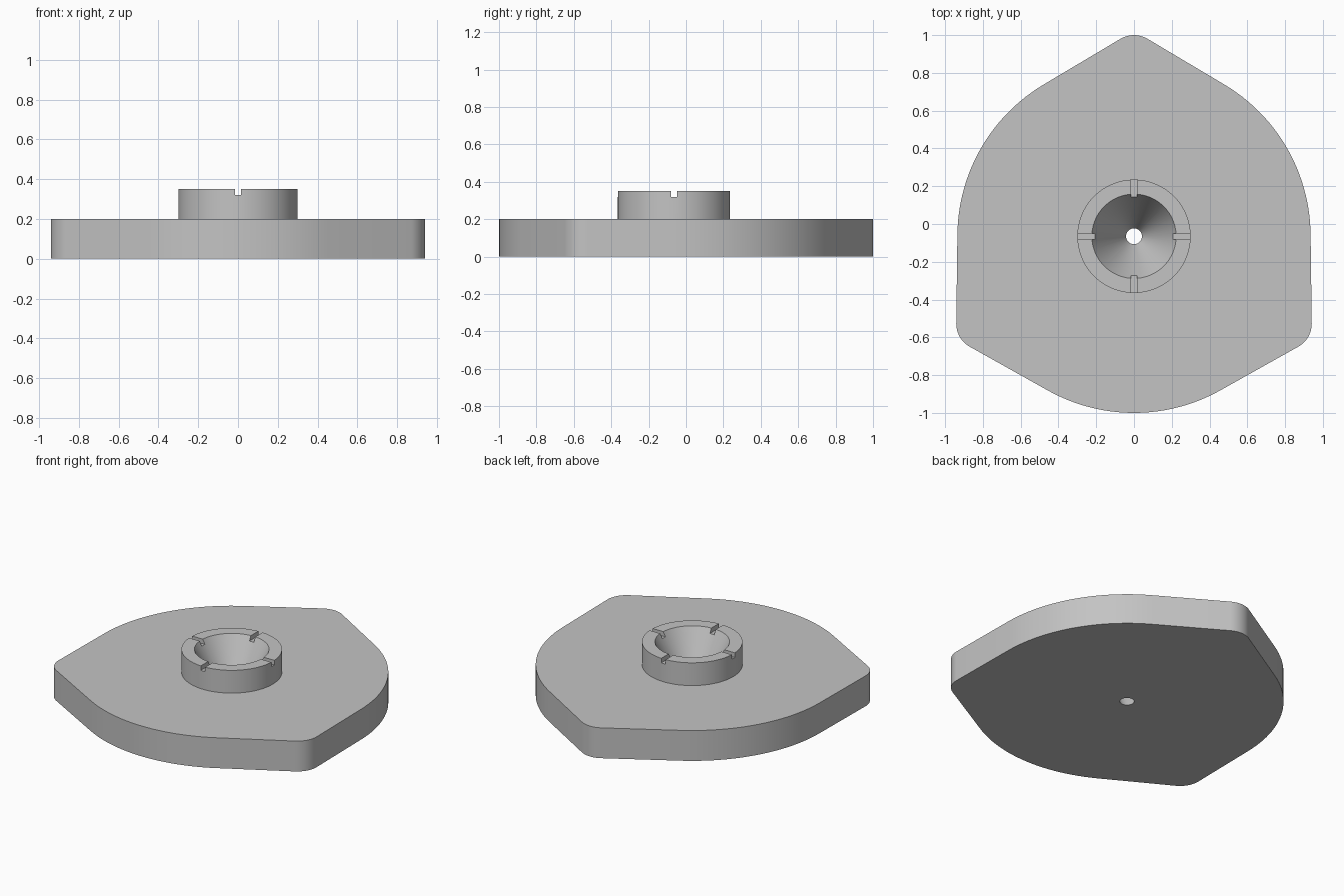
import bpy
import bmesh
from math import acos, cos, sin, radians, pi

CENTRE_Y = -0.065          # hub axis
PLATE_TOP, HUB_TOP = 0.2, 0.35
DISC_R = 0.935             # large arcs of the plate
TIP_R, TIP_DIST = 0.14, 0.925   # rounded corners

if "Cube" in bpy.data.objects:
    bpy.data.objects.remove(bpy.data.objects["Cube"])

grey = bpy.data.materials.new("plain grey")
grey.use_nodes = True
colour = (0.55, 0.55, 0.55, 1)
grey.diffuse_color = colour
grey.node_tree.nodes["Principled BSDF"].inputs["Base Color"].default_value = colour


def arc(cx, cy, r, start, end, steps):
    angles = [start + (end - start) * i / steps for i in range(steps + 1)]
    return [(cx + r * cos(a), cy + r * sin(a)) for a in angles]


def make_object(name, bm):
    bmesh.ops.recalc_face_normals(bm, faces=bm.faces)
    mesh = bpy.data.meshes.new(name)
    bm.to_mesh(mesh)
    bm.free()
    mesh.materials.append(grey)
    obj = bpy.data.objects.new(name, mesh)
    bpy.context.collection.objects.link(obj)
    return obj


def cone(name, r_low, r_high, z_low, z_high):
    bm = bmesh.new()
    bmesh.ops.create_cone(bm, cap_ends=True, segments=96, radius1=r_low,
                          radius2=r_high, depth=z_high - z_low)
    bmesh.ops.translate(bm, verts=bm.verts, vec=(0, CENTRE_Y, (z_low + z_high) / 2))
    return make_object(name, bm)


def box(name, size, z):
    bm = bmesh.new()
    bmesh.ops.create_cube(bm, size=1)
    bmesh.ops.scale(bm, verts=bm.verts, vec=size)
    bmesh.ops.translate(bm, verts=bm.verts, vec=(0, CENTRE_Y, z))
    return make_object(name, bm)


# Three-cornered plate: tangent arcs joined by straight edges
half = acos((DISC_R - TIP_R) / TIP_DIST)
outline = []
for k in range(3):
    axis = pi / 2 + k * radians(120)
    outline += arc(TIP_DIST * cos(axis), CENTRE_Y + TIP_DIST * sin(axis),
                   TIP_R, axis - half, axis + half, 12)
    outline += arc(0, CENTRE_Y, DISC_R, axis + half,
                   axis + radians(120) - half, 24)
bm = bmesh.new()
base = bm.faces.new([bm.verts.new((x, y, 0)) for x, y in outline])
extruded = bmesh.ops.extrude_face_region(bm, geom=[base], use_keep_orig=True)
top = [g for g in extruded["geom"] if isinstance(g, bmesh.types.BMVert)]
bmesh.ops.translate(bm, verts=top, vec=(0, 0, PLATE_TOP))
plate = make_object("plate_with_hub", bm)

# Raised hub, funnel bore through everything, and four rim slots
hub = cone("hub", 0.3, 0.3, 0.1, HUB_TOP)
slope = (0.223 - 0.042) / HUB_TOP
bore = cone("bore_cutter", 0.042 - 0.05 * slope, 0.223 + 0.05 * slope,
            -0.05, HUB_TOP + 0.05)
slot_x = box("slot_cutter_x", (0.8, 0.032, 0.1), HUB_TOP + 0.02)
slot_y = box("slot_cutter_y", (0.032, 0.8, 0.1), HUB_TOP + 0.02)

bpy.context.view_layer.objects.active = plate
for tool, operation in ((hub, "UNION"), (bore, "DIFFERENCE"),
                        (slot_x, "DIFFERENCE"), (slot_y, "DIFFERENCE")):
    mod = plate.modifiers.new(tool.name, "BOOLEAN")
    mod.operation = operation
    mod.solver = "EXACT"
    mod.object = tool
    bpy.ops.object.modifier_apply(modifier=mod.name)
    bpy.data.objects.remove(tool)

bpy.ops.object.select_all(action="DESELECT")
plate.select_set(True)
bpy.ops.object.shade_smooth_by_angle(angle=radians(30))
